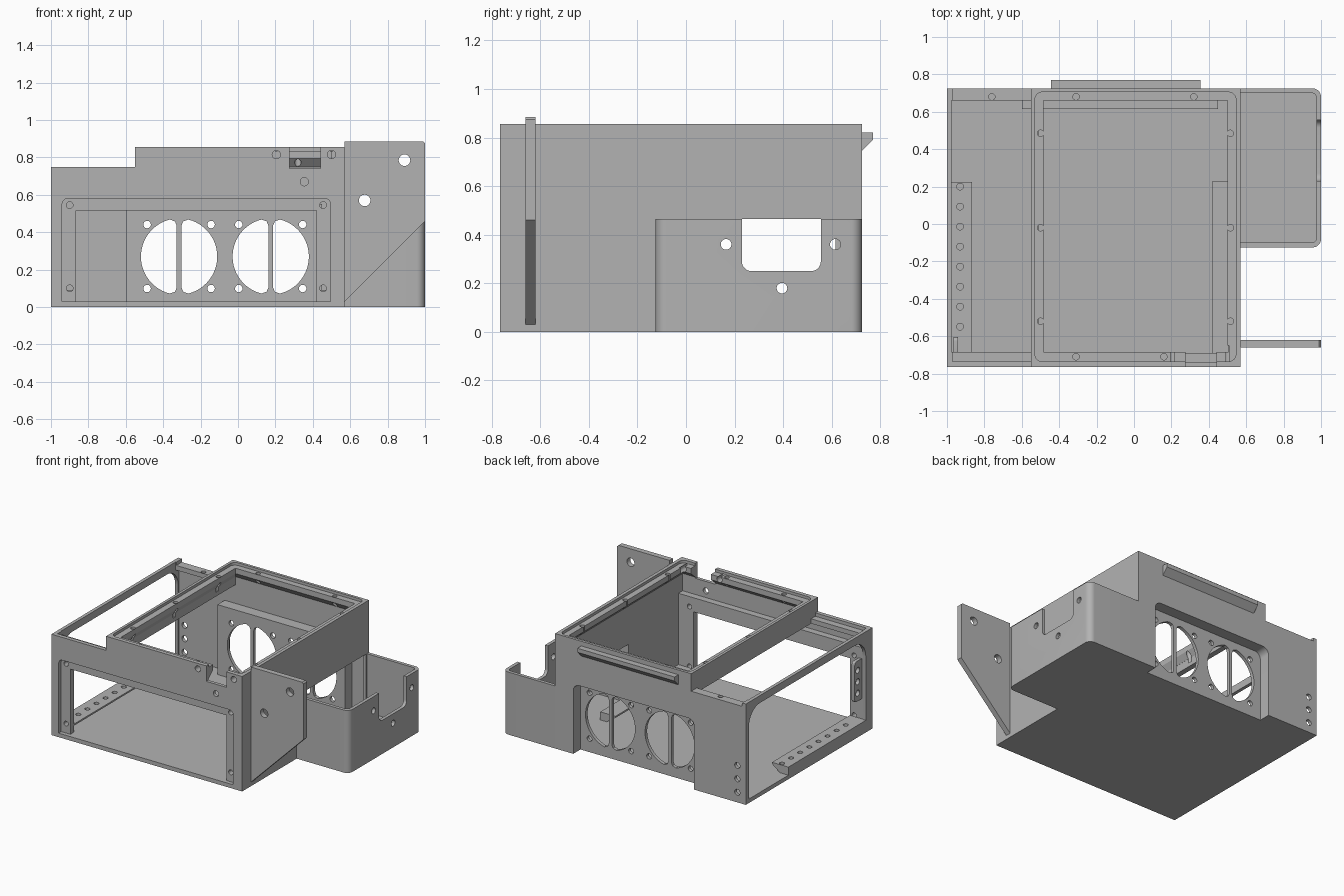
import bpy, bmesh, math

cube = bpy.data.objects.get("Cube")
if cube:
    bpy.data.objects.remove(cube, do_unlink=True)

GREY = (0.45, 0.45, 0.45, 1)
mat = bpy.data.materials.new("plain grey")
mat.use_nodes = True
mat.diffuse_color = GREY
bsdf = next(n for n in mat.node_tree.nodes if n.type == "BSDF_PRINCIPLED")
bsdf.inputs["Base Color"].default_value = GREY


def place(axis, u, v, w):
    return {"x": (w, u, v), "y": (u, w, v), "z": (u, v, w)}[axis]


def loft(name, axis, pts_a, a, pts_b, b):
    """Solid between two matching outlines at depths a and b along an axis."""
    bm = bmesh.new()
    lo = [bm.verts.new(place(axis, u, v, a)) for u, v in pts_a]
    hi = [bm.verts.new(place(axis, u, v, b)) for u, v in pts_b]
    bm.faces.new(lo)
    bm.faces.new(hi)
    n = len(lo)
    for i in range(n):
        j = (i + 1) % n
        bm.faces.new((lo[i], lo[j], hi[j], hi[i]))
    bmesh.ops.recalc_face_normals(bm, faces=bm.faces)
    me = bpy.data.meshes.new(name)
    bm.to_mesh(me)
    bm.free()
    me.materials.append(mat)
    ob = bpy.data.objects.new(name, me)
    bpy.context.collection.objects.link(ob)
    return ob


def prism(name, axis, pts, a, b):
    return loft(name, axis, pts, a, pts, b)


def arc(cu, cv, r, a0, a1, n):
    steps = [math.radians(a0 + (a1 - a0) * i / n) for i in range(n + 1)]
    return [(cu + r * math.cos(t), cv + r * math.sin(t)) for t in steps]


def rect(u0, u1, v0, v1, r=0, rb=None):
    """Rectangle with top corner radius r and bottom corner radius rb."""
    rb = r if rb is None else rb
    pts = []
    for cu, cv, su, sv, rad, ang in ((u0, v0, 1, 1, rb, 180), (u1, v0, -1, 1, rb, 270),
                                     (u1, v1, -1, -1, r, 0), (u0, v1, 1, -1, r, 90)):
        if rad:
            pts += arc(cu + su * rad, cv + sv * rad, rad, ang, ang + 90, 8)
        else:
            pts.append((cu, cv))
    return pts


def combine(ob, tool, op):
    mod = ob.modifiers.new("bool", "BOOLEAN")
    mod.operation = op
    mod.solver = "EXACT"
    mod.object = tool
    bpy.context.view_layer.objects.active = ob
    bpy.ops.object.modifier_apply(modifier=mod.name)
    bpy.data.objects.remove(tool, do_unlink=True)


def cut(ob, axis, pts, a, b):
    combine(ob, prism("cutter", axis, pts, a, b), "DIFFERENCE")


def add(ob, axis, pts, a, b):
    combine(ob, prism("adder", axis, pts, a, b), "UNION")


def drill(ob, axis, spots, r, a, b):
    for u, v in spots:
        cut(ob, axis, arc(u, v, r, 0, 345, 23), a, b)


def finish(ob):
    bpy.ops.object.select_all(action="DESELECT")
    ob.select_set(True)
    bpy.context.view_layer.objects.active = ob
    bpy.ops.object.shade_smooth_by_angle(angle=math.radians(30))


# Main housing: stepped outer block, hollowed out
body = prism("housing", "y", [(-1, 0), (0.57, 0), (0.57, 0.855), (-0.55, 0.855),
                              (-0.55, 0.75), (-1, 0.75)], -0.765, 0.725)
cut(body, "z", rect(-0.975, 0.545, -0.74, 0.70), 0.03, 0.69)
cut(body, "z", rect(-0.51, 0.545, -0.74, 0.70), 0.6, 0.75)

# Chamfered underside of the upper rim, then its opening and lid seat
combine(body, loft("cutter", "z", rect(-0.51, 0.545, -0.74, 0.70), 0.749,
                   rect(-0.483, 0.5, -0.685, 0.66), 0.795), "DIFFERENCE")
cut(body, "z", rect(-0.483, 0.5, -0.685, 0.66), 0.78, 1)
cut(body, "z", rect(-0.53, 0.545, -0.735, 0.705, 0.04), 0.835, 1)

# Lower left roof opening with its own seat
cut(body, "z", rect(-0.975, -0.55, -0.685, 0.66), 0.6, 0.9)
cut(body, "z", rect(-0.97, -0.55, -0.735, 0.8), 0.725, 0.9)

# Front frame and rear fan block thicken the walls from the inside
add(body, "y", rect(-0.99, 0.56, 0.01, 0.62), -0.75, -0.69)
add(body, "y", rect(-0.6, 0.45, 0.01, 0.55), 0.615, 0.71)

# Front window with a stepped seat, and the cable notch above
cut(body, "y", rect(-0.94, 0.495, 0.03, 0.58, 0.03, 0), -0.8, -0.735)
cut(body, "y", rect(-0.865, 0.42, 0.03, 0.515), -0.8, -0.6)
cut(body, "y", rect(0.275, 0.44, 0.74, 0.95), -0.8, -0.6)
drill(body, "y", [(x, z) for x in (-0.9, 0.455) for z in (0.1, 0.545)], 0.018, -0.8, -0.6)
drill(body, "y", [(0.205, 0.815), (0.5, 0.815), (0.355, 0.67)], 0.022, -0.8, -0.65)

# Open left side and passage into the side box
cut(body, "x", rect(-0.685, 0.69, 0.03, 0.695, 0.13, 0), -1.1, -0.95)
cut(body, "x", rect(-0.1, 0.69, 0.03, 0.465), 0.5, 0.7)

# Rear fan recess with split round vents and mounting holes
cut(body, "y", rect(-0.575, 0.42, -0.1, 0.52, 0.05, 0), 0.64, 0.8)
for cx in (-0.315, 0.175):
    for side in (-1, 1):
        half = [(0.0125, -0.165), (0.022, -0.188)] + arc(0, 0, 0.204, -76, 76, 24)
        half += [(0.022, 0.188), (0.0125, 0.165)]
        cut(body, "y", [(cx + side * u, 0.27 + v) for u, v in half], 0.55, 0.7)
    drill(body, "y", [(cx + i * 0.171, 0.27 + j * 0.171) for i in (-1, 1) for j in (-1, 1)],
          0.02, 0.55, 0.7)
drill(body, "y", [(-0.93, z) for z in (0.075, 0.175, 0.275)], 0.022, 0.6, 0.8)

# Rim screw holes
rim = [(x, y) for x in (-0.5, 0.515) for y in (0.485, -0.02, -0.52)]
rim += [(-0.31, 0.68), (0.32, 0.68), (-0.31, -0.71), (0.16, -0.71)]
drill(body, "z", rim, 0.017, 0.72, 1)
drill(body, "z", [(-0.76, 0.68)], 0.017, 0.66, 1)
finish(body)

# Side box: open top, rounded outer corners, U-shaped notch
box = prism("side_box", "z", rect(0.4, 1, -0.125, 0.725, 0.045), 0, 0.465)
cut(box, "z", rect(0.3, 0.975, -0.1, 0.70, 0.025), 0.03, 0.6)
cut(box, "z", rect(0.3, 0.57, -0.3, 0.9), -0.1, 0.6)
cut(box, "x", rect(0.23, 0.555, 0.25, 0.7, 0, 0.04), 0.9, 1.1)
drill(box, "x", [(0.165, 0.36), (0.615, 0.36), (0.395, 0.18)], 0.022, 0.9, 1.1)
finish(box)

# Mounting ear with a slanted lower edge
ear = prism("mounting_ear", "y", [(0.57, 0.03), (1, 0.46), (1, 0.875), (0.99, 0.885),
                                  (0.57, 0.885)], -0.66, -0.62)
drill(ear, "y", [(0.677, 0.57), (0.89, 0.785)], 0.031, -0.7, -0.5)
finish(ear)

# Wedge-shaped rear lip
prism("rear_lip", "x", [(0.725, 0.745), (0.77, 0.79), (0.77, 0.82), (0.725, 0.82)],
      -0.445, 0.355)

# Inner ledges along both lower sides
left = prism("left_ledge", "y", [(-1, 0.03), (-0.93, 0.03), (-0.865, 0.078), (-0.865, 0.09),
                                 (-0.975, 0.09), (-1, 0.09)], -0.69, 0.225)
drill(left, "z", [(-0.93, 0.2 - 0.107 * i) for i in range(8)], 0.018, 0, 0.2)
finish(left)
prism("right_ledge", "y", [(0.545, 0.03), (0.49, 0.03), (0.42, 0.078), (0.42, 0.09),
                           (0.545, 0.09)], -0.69, 0.23)

# Drilled tab at the front left corner
tab = prism("corner_tab", "x", rect(-0.70, -0.605, 0.24, 0.54, 0.02), -0.965, -0.94)
drill(tab, "x", [(-0.64, z) for z in (0.3, 0.385, 0.47)], 0.022, -1.1, -0.9)
finish(tab)
